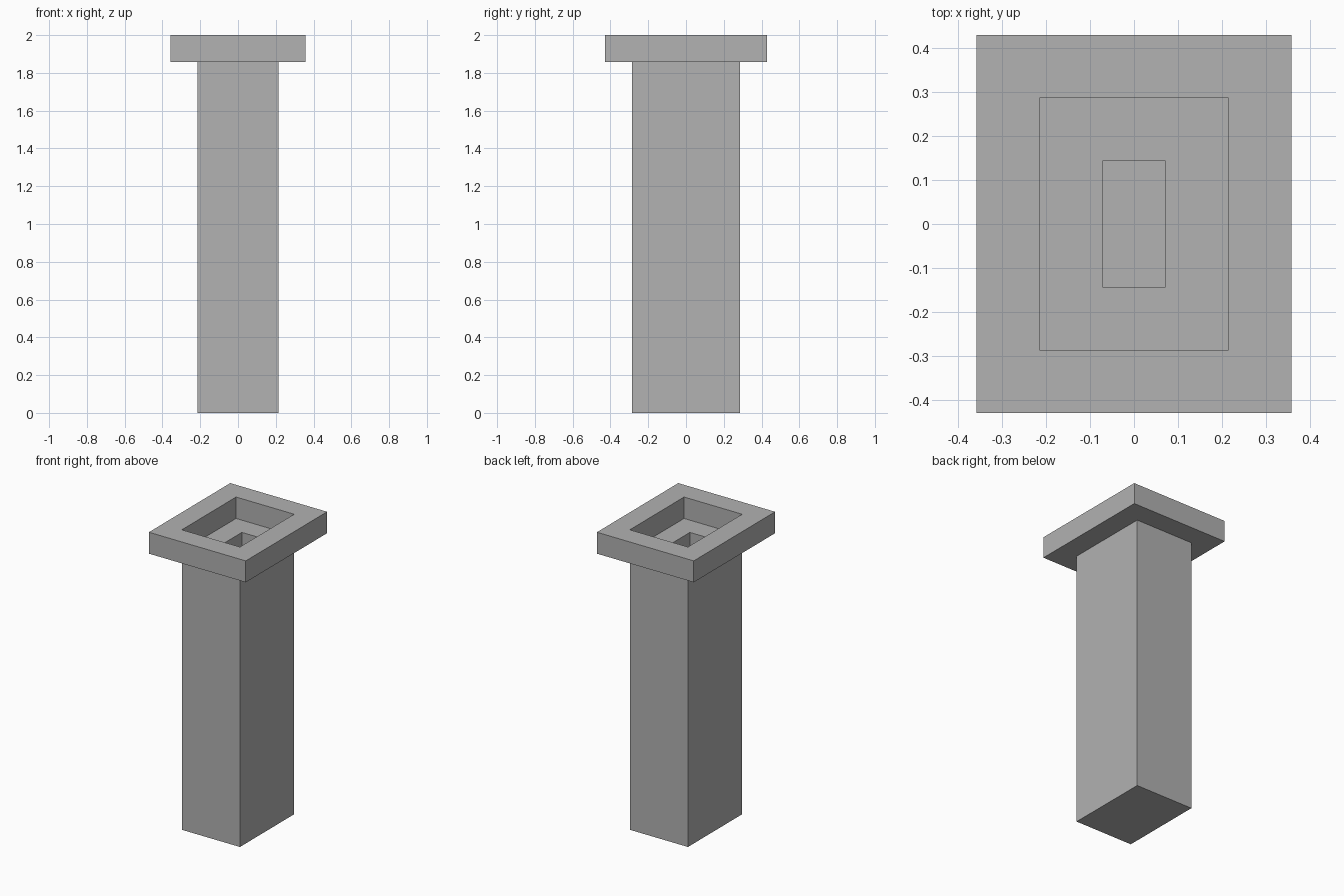
import bpy
import bmesh

U = 1 / 7  # the model is laid out on a grid of this size

default_cube = bpy.data.objects.get("Cube")
if default_cube:
    bpy.data.objects.remove(default_cube, do_unlink=True)

stone = bpy.data.materials.new("grey stone")
stone.use_nodes = True
colour = (0.445, 0.445, 0.445, 1)
stone.diffuse_color = colour
stone.node_tree.nodes["Principled BSDF"].inputs["Base Color"].default_value = colour


def rectangle_loft(name, sections, closed=False):
    """Join rectangles (width, depth, height) in order; cap the ends or close the loop."""
    bm = bmesh.new()
    rings = []
    for w, d, z in sections:
        corners = ((-w, -d), (w, -d), (w, d), (-w, d))
        rings.append([bm.verts.new((x * U / 2, y * U / 2, z * U)) for x, y in corners])
    pairs = list(zip(rings, rings[1:]))
    if closed:
        pairs.append((rings[-1], rings[0]))
    else:
        bm.faces.new(rings[0])
        bm.faces.new(rings[-1])
    for low, high in pairs:
        for i in range(4):
            j = (i + 1) % 4
            bm.faces.new((low[i], low[j], high[j], high[i]))
    bmesh.ops.recalc_face_normals(bm, faces=bm.faces)
    mesh = bpy.data.meshes.new(name)
    bm.to_mesh(mesh)
    bm.free()
    mesh.materials.append(stone)
    obj = bpy.data.objects.new(name, mesh)
    bpy.context.collection.objects.link(obj)
    return obj


# Tall shaft with a narrow flue sunk into its top
rectangle_loft("chimney_shaft", [(3, 4, 0), (3, 4, 13), (1, 2, 13), (1, 2, 1)])

# Overhanging rim around the top, open in the middle
rectangle_loft("chimney_rim", [(3, 4, 13), (5, 6, 13), (5, 6, 14), (3, 4, 14)], closed=True)
